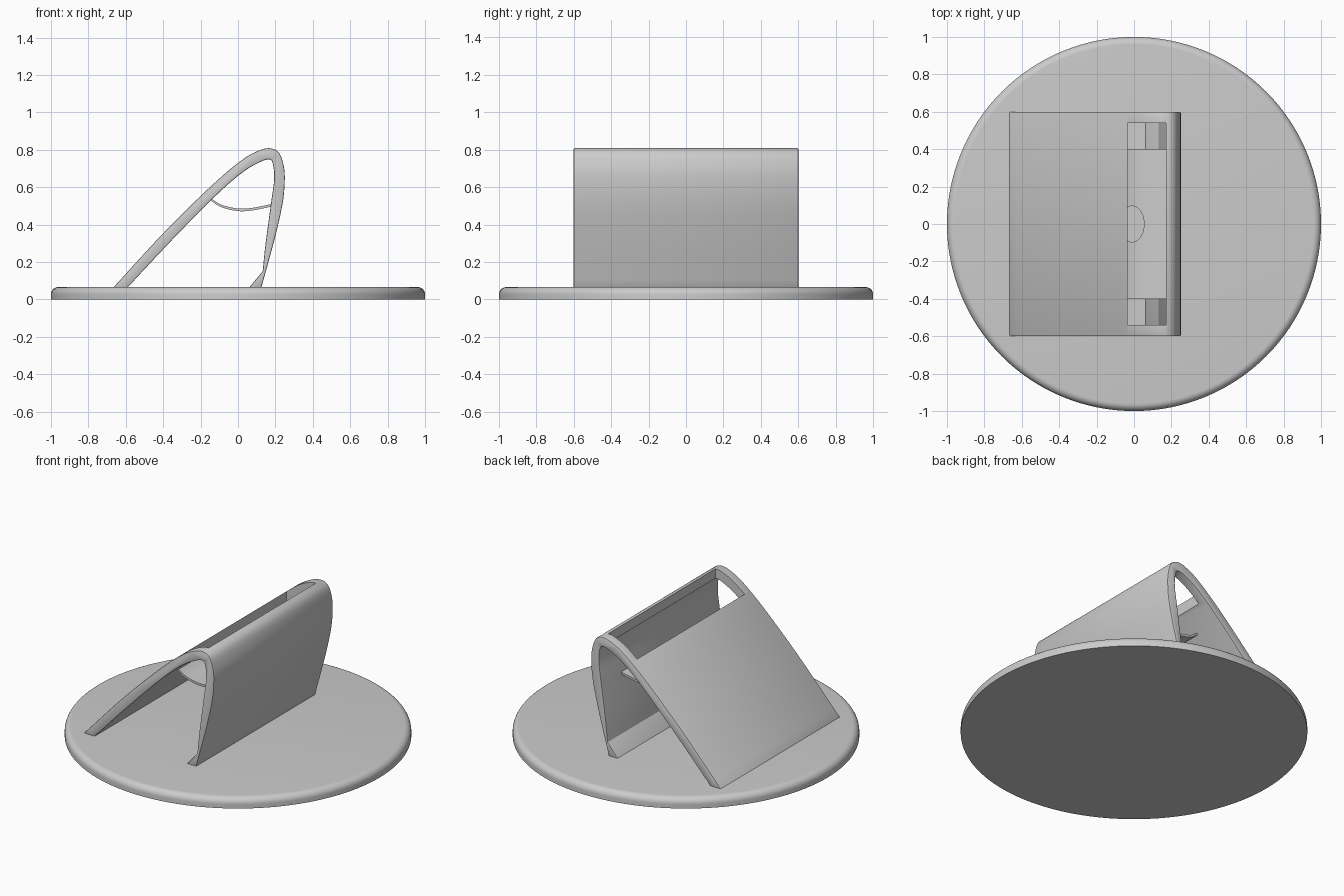
import bpy, bmesh, math
from mathutils import Vector

cube = bpy.data.objects.get("Cube")
if cube:
    bpy.data.objects.remove(cube, do_unlink=True)

grey = bpy.data.materials.new("plain grey")
grey.use_nodes = True
GREY = (0.6, 0.6, 0.6, 1)
grey.diffuse_color = GREY
grey.node_tree.nodes["Principled BSDF"].inputs["Base Color"].default_value = GREY


def smooth_path(points, steps=6):
    """Catmull-Rom curve through (x, z) points."""
    p = [Vector(q) for q in points]
    p = [2 * p[0] - p[1]] + p + [2 * p[-1] - p[-2]]
    out = []
    for a, b, c, d in zip(p, p[1:], p[2:], p[3:]):
        for i in range(steps):
            t = i / steps
            out.append(0.5 * (2 * b + (c - a) * t + (2 * a - 5 * b + 4 * c - d) * t ** 2
                              + (3 * b - a - 3 * c + d) * t ** 3))
    return out + [p[-2]]


def make_object(name, bm):
    bmesh.ops.recalc_face_normals(bm, faces=bm.faces)
    mesh = bpy.data.meshes.new(name)
    bm.to_mesh(mesh)
    bm.free()
    mesh.materials.append(grey)
    obj = bpy.data.objects.new(name, mesh)
    bpy.context.collection.objects.link(obj)
    return obj


def extrude_profile(name, outline, half_width):
    """Extrude an (x, z) outline along y, centred."""
    bm = bmesh.new()
    face = bm.faces.new([bm.verts.new((x, -half_width, z)) for x, z in outline])
    new = bmesh.ops.extrude_face_region(bm, geom=[face])["geom"]
    bmesh.ops.translate(bm, vec=(0, 2 * half_width, 0),
                        verts=[v for v in new if isinstance(v, bmesh.types.BMVert)])
    return make_object(name, bm)


def cut(target, cutter):
    mod = target.modifiers.new("cut", 'BOOLEAN')
    mod.operation = 'DIFFERENCE'
    mod.solver = 'EXACT'
    mod.object = cutter
    cutter.hide_render = True
    cutter.hide_set(True)


def finish(obj):
    """Apply the modifiers and smooth the curved faces."""
    bpy.ops.object.select_all(action='DESELECT')
    bpy.context.view_layer.objects.active = obj
    obj.select_set(True)
    for mod in list(obj.modifiers):
        bpy.ops.object.modifier_apply(modifier=mod.name)
    bpy.ops.object.shade_smooth_by_angle(angle=math.radians(30))


# Round base, lathed, with a rounded upper rim
TOP, FILLET = 0.066, 0.04
rim = [(0, 0), (1, 0)]
for i in range(9):
    a = math.pi / 2 * i / 8
    rim.append((1 - FILLET + FILLET * math.cos(a), TOP - FILLET + FILLET * math.sin(a)))
rim.append((0, TOP))
bm = bmesh.new()
verts = [bm.verts.new((r, 0, z)) for r, z in rim]
edges = [bm.edges.new(pair) for pair in zip(verts, verts[1:])]
bmesh.ops.spin(bm, geom=verts + edges, cent=(0, 0, 0), axis=(0, 0, 1),
               angle=math.tau, steps=128)
bmesh.ops.remove_doubles(bm, verts=bm.verts, dist=1e-5)
finish(make_object("round_base", bm))

# Leaning arch with a small wedge lip at its steep foot
outer = smooth_path([(-0.67, 0.06), (-0.40, 0.353), (-0.15, 0.60), (0.01, 0.737),
                     (0.105, 0.793), (0.17, 0.808), (0.218, 0.785), (0.243, 0.72),
                     (0.25, 0.64), (0.238, 0.51), (0.195, 0.32), (0.124, 0.06)])
inner = smooth_path([(0.132, 0.15), (0.147, 0.295), (0.176, 0.51), (0.193, 0.64),
                     (0.187, 0.72), (0.168, 0.748), (0.105, 0.728), (0.01, 0.668),
                     (-0.137, 0.537), (-0.36, 0.31), (-0.594, 0.06)])
arch = extrude_profile("arch_stand", outer + [(0.057, 0.06)] + inner, 0.6)
bevel = arch.modifiers.new("soft_edges", 'BEVEL')
bevel.width = 0.006
bevel.segments = 2
bevel.limit_method = 'ANGLE'
bevel.angle_limit = math.radians(60)

# Opening through the upper slope
window = extrude_profile("window_cutter",
                         [(-0.035, 0.56), (0.17, 0.56), (0.17, 1), (-0.035, 1)], 0.54)
cut(arch, window)
finish(arch)

# Thin sagging shelf between the two slopes
sag = smooth_path([(-0.15, 0.545), (-0.09, 0.507), (0, 0.486), (0.08, 0.49), (0.185, 0.511)])
shelf = extrude_profile("sagging_shelf",
                        sag + [v - Vector((0, 0.014)) for v in reversed(sag)], 0.4)

# Oval hole in the shelf
oval = []
for i in range(40):
    a = math.tau * i / 40
    oval.append((-0.01 + 0.064 * math.cos(a), 0.096 * math.sin(a)))
bm = bmesh.new()
face = bm.faces.new([bm.verts.new((x, y, 0.4)) for x, y in oval])
new = bmesh.ops.extrude_face_region(bm, geom=[face])["geom"]
bmesh.ops.translate(bm, vec=(0, 0, 0.2),
                    verts=[v for v in new if isinstance(v, bmesh.types.BMVert)])
hole = make_object("hole_cutter", bm)
cut(shelf, hole)
finish(shelf)

for cutter in (window, hole):
    bpy.data.objects.remove(cutter, do_unlink=True)
